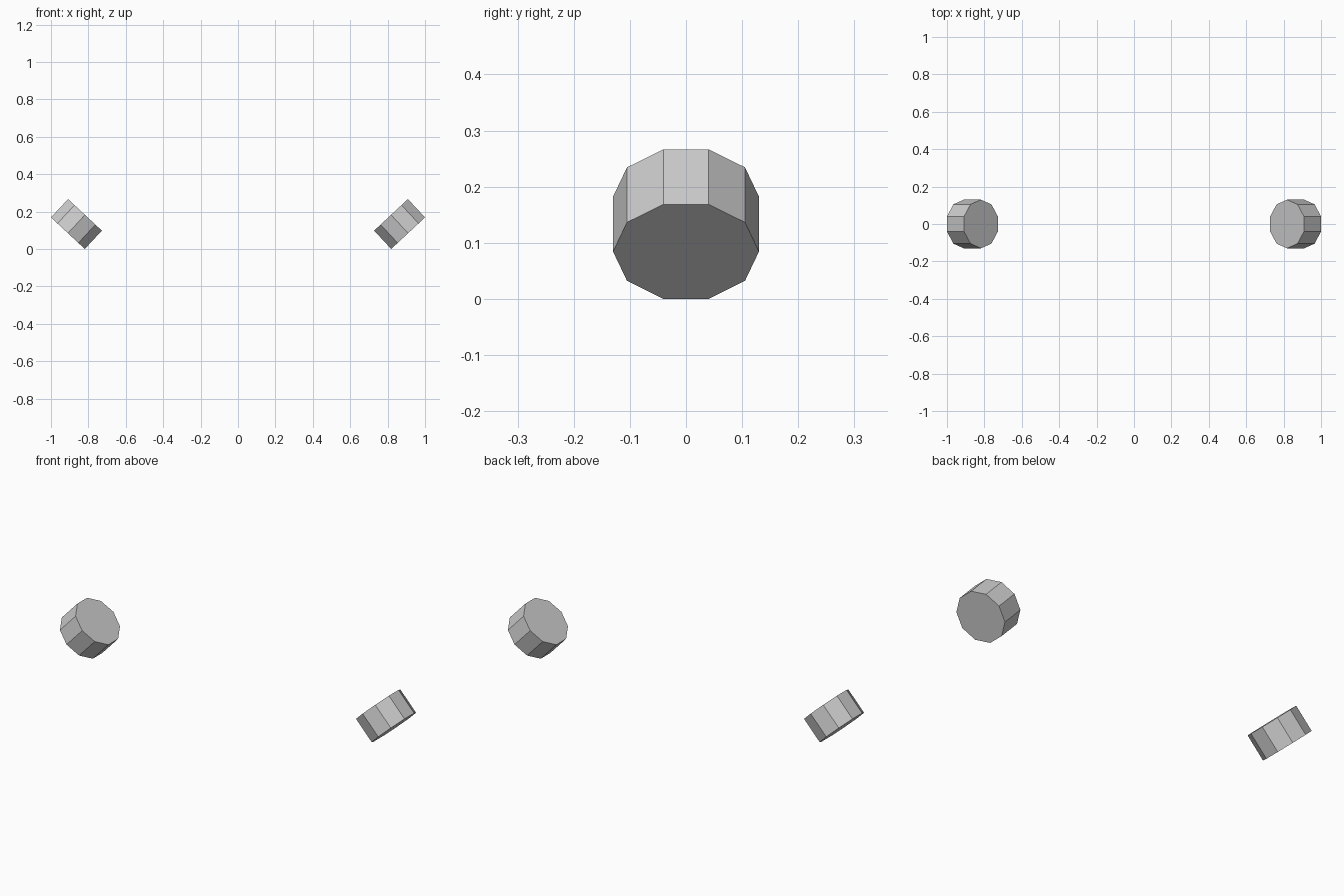
import bpy
from math import radians, sin, cos, pi

if "Cube" in bpy.data.objects:
    bpy.data.objects.remove(bpy.data.objects["Cube"])

RADIUS, DEPTH, SIDES = 0.13, 0.134, 10
TILT = radians(43)

# Half extents of the tilted drum, used to place it on the ground and at x = +-1
flat = RADIUS * cos(pi / SIDES)
half_x = flat * cos(TILT) + DEPTH / 2 * sin(TILT)
half_z = flat * sin(TILT) + DEPTH / 2 * cos(TILT)


def tilted_drum(name, side):
    """Ten-sided drum whose upper face leans towards the centre."""
    bpy.ops.mesh.primitive_cylinder_add(
        vertices=SIDES, radius=RADIUS, depth=DEPTH,
        location=(side * (1 - half_x), 0, half_z),
        rotation=(0, -side * TILT, 0))
    bpy.context.object.name = name


# Mirrored pair
tilted_drum("right_drum", 1)
tilted_drum("left_drum", -1)
